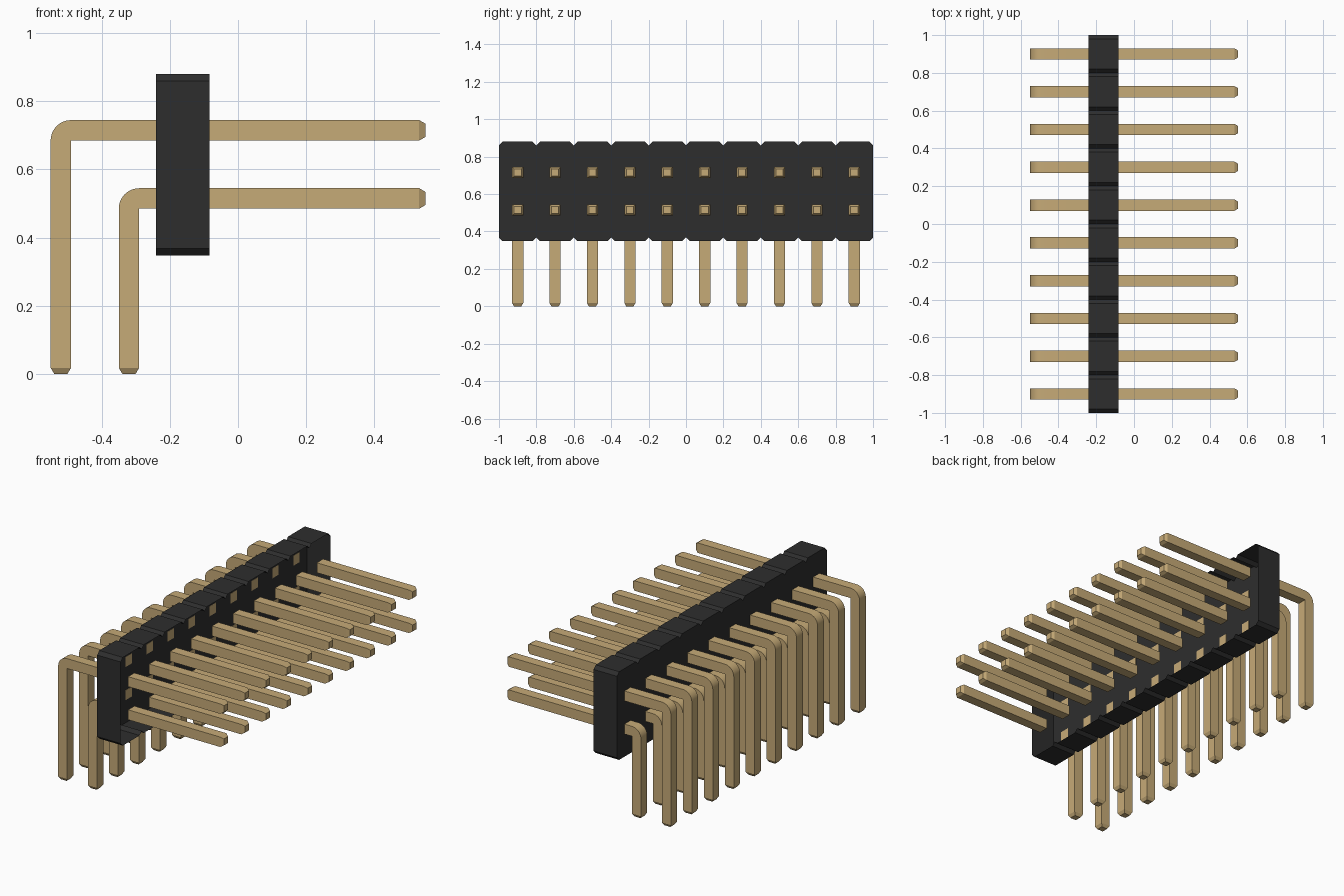
import bpy, bmesh, math
from mathutils import Vector

cube = bpy.data.objects.get("Cube")
if cube:
    bpy.data.objects.remove(cube)


def material(name, rgb):
    m = bpy.data.materials.new(name)
    m.use_nodes = True
    m.diffuse_color = (*rgb, 1)
    m.node_tree.nodes["Principled BSDF"].inputs["Base Color"].default_value = (*rgb, 1)
    return m


BRASS = material("brass", (0.565, 0.405, 0.185))
BLACK = material("black_plastic", (0.027, 0.027, 0.027))

W = 0.06                          # pin thickness
TIP = 0.018                       # length of the tapered pin tips
BACK, FRONT = -0.24, -0.083       # housing faces along x
PITCH, COUNT = 0.2, 10


def prism(name, points, direction, mat, tip_normal=None, open_end=False):
    """Extrude a closed outline; optionally taper one end or leave the far end open."""
    bm = bmesh.new()
    base = bm.faces.new([bm.verts.new(p) for p in points])
    ext = bmesh.ops.extrude_face_region(bm, geom=[base], use_keep_orig=True)
    verts = [v for v in ext["geom"] if isinstance(v, bmesh.types.BMVert)]
    bmesh.ops.translate(bm, verts=verts, vec=direction)
    bmesh.ops.recalc_face_normals(bm, faces=bm.faces)
    bm.normal_update()
    if tip_normal:
        n = Vector(tip_normal)
        end = max((f for f in bm.faces if f.normal.dot(n) > 0.99),
                  key=lambda f: f.calc_center_median().dot(n))
        bmesh.ops.inset_individual(bm, faces=[end], thickness=0.015, depth=TIP)
    if open_end:
        caps = [f for f in ext["geom"] if isinstance(f, bmesh.types.BMFace)]
        bmesh.ops.delete(bm, geom=caps, context='FACES_ONLY')
    mesh = bpy.data.meshes.new(name)
    bm.to_mesh(mesh)
    bm.free()
    mesh.materials.append(mat)
    mesh.polygons.foreach_set("use_smooth", [True] * len(mesh.polygons))
    mesh.set_sharp_from_angle(angle=math.radians(25))
    return mesh


def place(name, mesh, y=0.0):
    ob = bpy.data.objects.new(name, mesh)
    ob.location.y = y
    bpy.context.collection.objects.link(ob)


# Housing: notched outline, a shell open towards the mating side
C, Z0, Z1 = 0.02, 0.348, 0.88
lower, upper = [], []
for i in range(COUNT):
    a = -1 + i * PITCH
    b = a + PITCH
    last = i == COUNT - 1
    # chamfers of neighbouring cells meet in a V notch
    for y, d in ((a, C), (a + C, 0), (b - C, 0)) + (((b, C),) if last else ()):
        lower.append((BACK, y, Z0 + d))
        upper.append((BACK, y, Z1 - d))
place("housing", prism("housing", lower + upper[::-1], (FRONT - BACK, 0, 0),
                       BLACK, open_end=True))

# Pins: two rows, each with a bent solder leg behind and a straight pin in front
for row, x0, top in (("upper", -0.55, 0.745), ("lower", -0.35, 0.545)):
    xi, zi = x0 + W, top - W      # inner corner of the bend
    outline = [(x0, TIP), (xi, TIP), (xi, zi), (BACK + 0.001, zi), (BACK + 0.001, top)]
    for k in range(9):
        t = math.pi / 2 * (1 + k / 8)
        outline.append((xi + W * math.cos(t), zi + W * math.sin(t)))
    leg = prism(row + "_bent_leg", [(x, -W / 2, z) for x, z in outline],
                (0, W, 0), BRASS, tip_normal=(0, 0, -1))
    square = [(FRONT, -W / 2, zi), (FRONT, W / 2, zi),
              (FRONT, W / 2, top), (FRONT, -W / 2, top)]
    pin = prism(row + "_straight_pin", square, (0.55 - TIP - FRONT, 0, 0),
                BRASS, tip_normal=(1, 0, 0))
    for i in range(COUNT):
        y = -0.9 + i * PITCH
        place(f"{row}_bent_leg_{i + 1}", leg, y)
        place(f"{row}_straight_pin_{i + 1}", pin, y)
